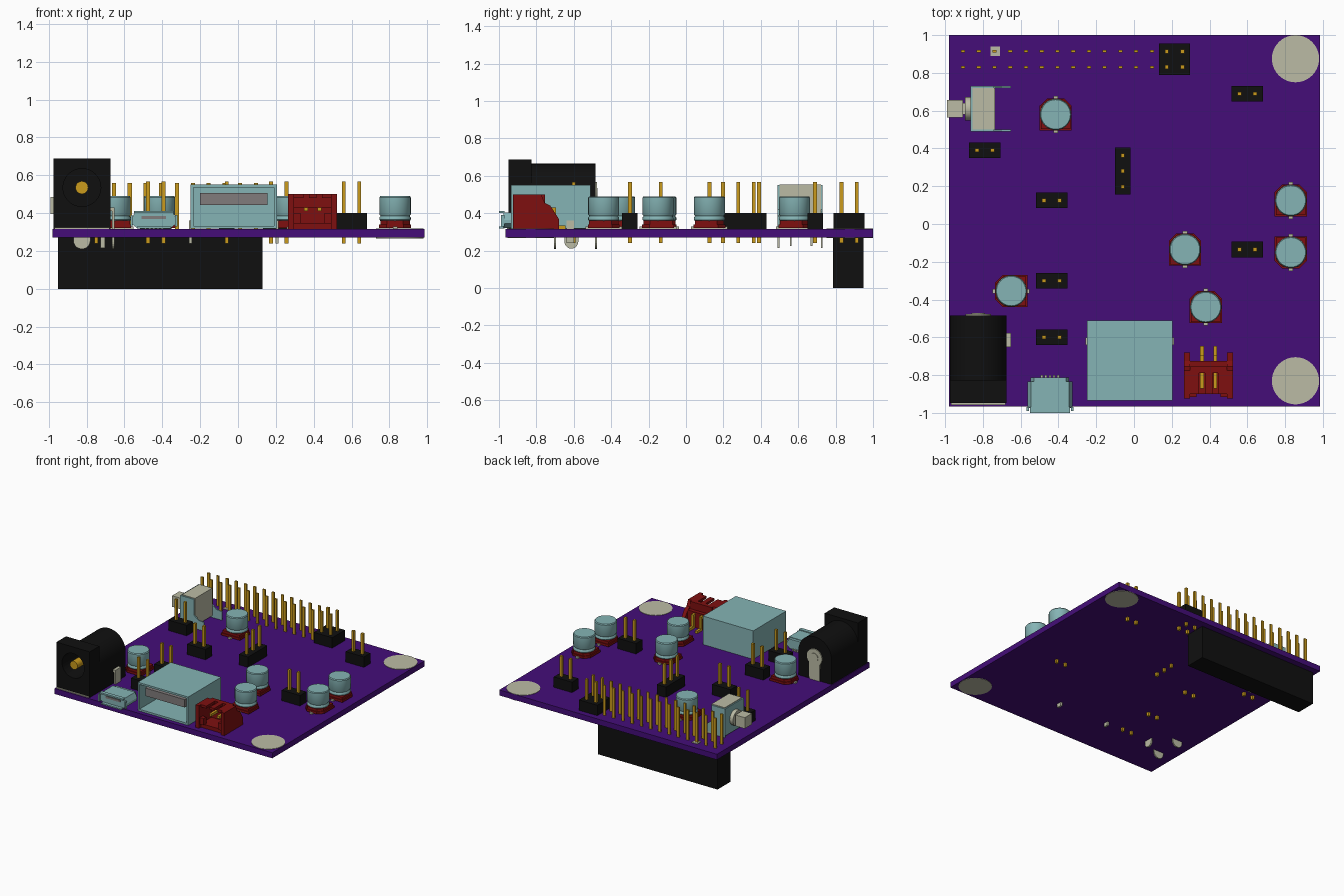
import bpy, bmesh, math
from mathutils import Matrix, Vector

cube = bpy.data.objects.get("Cube")
if cube:
    bpy.data.objects.remove(cube, do_unlink=True)


def material(name, rgb):
    m = bpy.data.materials.new(name)
    m.use_nodes = True
    m.diffuse_color = (*rgb, 1)
    m.node_tree.nodes["Principled BSDF"].inputs["Base Color"].default_value = (*rgb, 1)
    return m


PURPLE = material("board purple", (0.058, 0.004, 0.19))
BLACK = material("black plastic", (0.005, 0.005, 0.005))
STEEL = material("pale blue metal", (0.235, 0.456, 0.462))
TIN = material("beige metal", (0.50, 0.50, 0.375))
RED = material("dark red plastic", (0.21, 0.005, 0.005))
GOLD = material("gold", (0.60, 0.33, 0.012))
GREY = material("warm grey", (0.22, 0.20, 0.20))
BOT, TOP = 0.27, 0.315     # board faces
round_parts = []


def finish(name, bm, mat, smooth=False):
    bmesh.ops.recalc_face_normals(bm, faces=bm.faces)
    me = bpy.data.meshes.new(name)
    bm.to_mesh(me)
    bm.free()
    me.materials.append(mat)
    ob = bpy.data.objects.new(name, me)
    bpy.context.collection.objects.link(ob)
    if smooth:
        round_parts.append(ob)
    return ob


def boxes(name, spans, mat):
    """Each span is x0, x1, y0, y1, z0, z1."""
    bm = bmesh.new()
    for x0, x1, y0, y1, z0, z1 in spans:
        m = Matrix.Translation(((x0 + x1) / 2, (y0 + y1) / 2, (z0 + z1) / 2))
        bmesh.ops.create_cube(bm, size=1, matrix=m @ Matrix.Diagonal((x1 - x0, y1 - y0, z1 - z0, 1)))
    return finish(name, bm, mat)


def prism(name, pts, axis, a, b, mat, smooth=False):
    """Extrude a 2D outline along an axis; outline uses the other two axes in order."""
    bm = bmesh.new()
    def place(p, h):
        c = list(p)
        c.insert("xyz".index(axis), h)
        return c
    face = bm.faces.new([bm.verts.new(place(p, a)) for p in pts])
    step = Vector(place((0, 0), b - a))
    ext = bmesh.ops.extrude_face_region(bm, geom=[face])
    bmesh.ops.translate(bm, vec=step, verts=[v for v in ext["geom"] if isinstance(v, bmesh.types.BMVert)])
    return finish(name, bm, mat, smooth)


def arc(cx, cy, r, start=0, end=360, n=32):
    full = end - start == 360
    return [(cx + r * math.cos(math.radians(start + (end - start) * i / n)),
             cy + r * math.sin(math.radians(start + (end - start) * i / n)))
            for i in range(n if full else n + 1)]


def lathe(name, profile, x, y, mat):
    bm = bmesh.new()
    vs = [bm.verts.new((x + r, y, z)) for r, z in profile]
    es = [bm.edges.new(p) for p in zip(vs, vs[1:])]
    bmesh.ops.spin(bm, geom=vs + es, cent=(x, y, 0), axis=(0, 0, 1), angle=math.tau, steps=32)
    bmesh.ops.remove_doubles(bm, verts=bm.verts, dist=1e-5)
    return finish(name, bm, mat, True)


def pin(x, y, z0, z1, w=0.01, d=0.01):
    return (x - w, x + w, y - d, y + d, z0, z1)


# Board and plated mounting holes
boxes("circuit_board", [(-0.98, 0.985, -0.965, 1.0, BOT, TOP)], PURPLE)
for i, y in enumerate((0.875, -0.83)):
    prism(f"mounting_pad_{i}", arc(0.855, y, 0.125, n=40), "z", BOT - 0.003, TOP + 0.003, TIN, True)

# Long socket below the board with its pin rows above
boxes("socket_body", [(-0.95, 0.13, 0.785, 0.95, 0, BOT)], BLACK)
boxes("socket_pins", [pin(-0.905 + 0.0833 * i, y, 0.2, 0.56, 0.011, 0.006)
                      for i in range(13) for y in (0.83, 0.915)], GOLD)
boxes("first_pin_pad", [(-0.76, -0.71, 0.89, 0.94, TOP, TOP + 0.005)], TIN)

# Pin headers: centre x, centre y, columns, rows
headers = [(0.215, 0.872, 2, 2), (0.6, 0.69, 2, 1), (-0.79, 0.39, 2, 1), (-0.435, 0.125, 2, 1),
           (0.6, -0.135, 2, 1), (-0.435, -0.3, 2, 1), (-0.435, -0.6, 2, 1), (-0.06, 0.28, 1, 3)]
P = 0.0825
for i, (x, y, nx, ny) in enumerate(headers):
    hx, hy = nx * P / 2, ny * P / 2
    boxes(f"header_body_{i}", [(x - hx, x + hx, y - hy, y + hy, TOP, 0.4)], BLACK)
    boxes(f"header_pins_{i}", [pin(x - hx + P * (a + 0.5), y - hy + P * (b + 0.5), 0.24, 0.567)
                               for a in range(nx) for b in range(ny)], GOLD)

# Capacitors: x, y, direction of the chamfered base side
caps = [(-0.415, 0.58, 90), (0.83, 0.125, 90), (0.83, -0.15, -90),
        (0.27, -0.135, 90), (0.38, -0.44, 90), (-0.65, -0.355, 180)]
can = [(0, 0.35), (0.07, 0.35), (0.083, 0.365), (0.083, 0.376), (0.077, 0.385),
       (0.083, 0.394), (0.083, 0.483), (0.078, 0.49), (0, 0.49)]
for i, (x, y, deg) in enumerate(caps):
    lathe(f"capacitor_can_{i}", can, x, y, STEEL)
    h, c = 0.085, 0.04
    for part, s, z0, z1 in (("base", 1, 0.322, 0.34), ("collar", 0.92, 0.34, 0.36)):
        ob = prism(f"capacitor_{part}_{i}", [(-h * s, -h * s), ((h - c) * s, -h * s), (h * s, (c - h) * s),
                   (h * s, (h - c) * s), ((h - c) * s, h * s), (-h * s, h * s)], "z", z0, z1, RED)
        ob.data.transform(Matrix.Translation((x, y, 0)) @ Matrix.Rotation(math.radians(deg), 4, "Z"))
    ob = boxes(f"capacitor_leads_{i}", [(-0.098, 0.098, -0.012, 0.012, TOP, 0.328)], TIN)
    ob.data.transform(Matrix.Translation((x, y, 0)) @ Matrix.Rotation(math.radians(deg), 4, "Z"))

# Power jack: square front, arched barrel, bored hole
JX = -0.825
front = boxes("jack_front", [(JX - 0.15, JX + 0.15, -0.948, -0.825, TOP, 0.688)], BLACK)
barrel = prism("jack_barrel", [(JX - 0.15, TOP), (JX + 0.15, TOP)] + arc(JX, 0.515, 0.15, 0, 180, 24),
               "y", -0.83, -0.485, BLACK, True)
bore = prism("jack_bore_cutter", arc(JX, 0.535, 0.1), "y", -1.0, -0.6, BLACK)
bore.hide_render = True
for ob in (front, barrel):
    mod = ob.modifiers.new("bore", "BOOLEAN")
    mod.object, mod.operation, mod.solver = bore, "DIFFERENCE", "EXACT"
    bpy.context.view_layer.objects.active = ob
    bpy.ops.object.modifier_apply(modifier=mod.name)
bpy.data.objects.remove(bore, do_unlink=True)
prism("jack_centre_pin", arc(JX, 0.535, 0.034, n=20), "y", -0.94, -0.59, GOLD, True)
prism("jack_rear_contact", arc(JX, 0.5, 0.068, -45, 225, 20) + arc(JX, 0.255, 0.045, 180, 360, 10),
      "y", -0.487, -0.477, TIN)
prism("jack_rivet", arc(JX, 0.5, 0.035, n=20), "y", -0.478, -0.472, TIN)
prism("jack_middle_leg", [(JX - 0.045, 0.32)] + arc(JX, 0.255, 0.045, 180, 360, 10) + [(JX + 0.045, 0.32)],
      "y", -0.705, -0.695, TIN)
prism("jack_side_contact", [(-0.65, 0.43)] + arc(-0.613, 0.248, 0.037, 180, 360, 10) + [(-0.576, 0.43)],
      "x", -0.665, -0.652, TIN)
boxes("jack_side_bridge", [(-0.68, -0.652, -0.65, -0.576, 0.41, 0.43)], TIN)
boxes("jack_front_strip", [(-0.97, -0.68, -0.958, -0.948, TOP, 0.323)], TIN)

# Large open socket with a tongue
boxes("large_port_shell", [(-0.25, 0.205, -0.935, -0.51, 0.535, 0.55), (-0.25, 0.205, -0.935, -0.51, 0.318, 0.333),
                           (-0.25, -0.235, -0.935, -0.51, 0.333, 0.535), (0.19, 0.205, -0.935, -0.51, 0.333, 0.535),
                           (-0.235, 0.19, -0.65, -0.51, 0.333, 0.535)], STEEL)
boxes("large_port_tongue", [(-0.2, 0.155, -0.91, -0.65, 0.442, 0.506)], GREY)
boxes("large_port_tabs", [(x - 0.008, x + 0.008, -0.64, -0.6, 0.24, 0.36) for x in (-0.25, 0.205)], TIN)

# Small port: tapered shell with a flared lip
SX = -0.445
def taper(s, top):
    return [(SX - 0.09 * s, 0.322), (SX + 0.09 * s, 0.322), (SX + 0.12 * s, 0.345), (SX + 0.12 * s, 0.365),
            (SX + 0.10 * s, top), (SX - 0.10 * s, top), (SX - 0.12 * s, 0.365), (SX - 0.12 * s, 0.345)]
prism("small_port_shell", taper(1, 0.405), "y", -0.975, -0.835, STEEL)
prism("small_port_rear", taper(0.85, 0.40), "y", -0.835, -0.812, STEEL)
boxes("small_port_lip", [(SX - 0.105, SX + 0.105, -1.0, -0.97, 0.4, 0.412),
                         (SX - 0.09, SX + 0.09, -1.0, -0.97, 0.318, 0.328)]
      + [(SX + s - 0.006, SX + s + 0.006, -0.99, -0.97, 0.33, 0.39) for s in (-0.118, 0.118)], STEEL)
boxes("small_port_tongue", [(SX - 0.065, SX + 0.065, -0.981, -0.974, 0.368, 0.385)], GREY)
boxes("small_port_leads", [pin(SX + 0.022 * k, -0.808, TOP, 0.33, 0.006, 0.008) for k in range(-2, 3)], TIN)

# Red two-way connector
side = [(-0.925, TOP), (-0.925, 0.5), (-0.775, 0.5), (-0.755, 0.455), (-0.725, 0.44),
        (-0.68, 0.37), (-0.68, TOP)]
for name, x0, x1 in (("left", 0.492, 0.523), ("right", 0.265, 0.296)):
    prism(f"plug_side_{name}", side, "x", x0, x1, RED)
boxes("plug_housing", [(0.296, 0.492, -0.9, -0.725, TOP, 0.345), (0.296, 0.492, -0.765, -0.725, 0.345, 0.44),
                       (0.296, 0.492, -0.79, -0.755, 0.43, 0.5), (0.296, 0.345, -0.9, -0.78, 0.48, 0.5),
                       (0.375, 0.415, -0.9, -0.78, 0.48, 0.5), (0.445, 0.492, -0.9, -0.78, 0.48, 0.5),
                       (0.296, 0.33, -0.915, -0.88, 0.345, 0.40), (0.458, 0.492, -0.915, -0.88, 0.345, 0.40)], RED)
boxes("plug_pins", [s for x in (0.36, 0.43) for s in
                    ((x - 0.01, x + 0.01, -0.87, -0.7, 0.41, 0.43), (x - 0.01, x + 0.01, -0.715, -0.695, 0.32, 0.43),
                     (x - 0.01, x + 0.01, -0.715, -0.645, TOP, 0.335))], GOLD)

# Side push button with metal bracket
boxes("button_body", [(-0.855, -0.737, 0.499, 0.721, 0.33, 0.555)], TIN)
bracket = [(-0.862, TOP), (-0.862, 0.55), (-0.74, 0.55), (-0.74, 0.42), (-0.70, 0.39), (-0.65, 0.385), (-0.65, TOP)]
for name, y in (("back", 0.721), ("front", 0.489)):
    prism(f"button_bracket_{name}", bracket, "y", y, y + 0.01, STEEL)
boxes("button_plate", [(-0.865, -0.855, 0.489, 0.731, 0.33, 0.55)], STEEL)
prism("button_collar", arc(0.61, 0.44, 0.062, n=24), "x", -0.895, -0.865, TIN, True)
boxes("button_plunger", [(-0.99, -0.905, 0.564, 0.656, 0.395, 0.485), (-0.91, -0.89, 0.58, 0.64, 0.41, 0.47)], TIN)
boxes("button_legs", [pin(-0.715, y, 0.215, 0.33, 0.013, 0.005) for y in (0.494, 0.726)]
      + [pin(-0.8, y, 0.225, 0.34, 0.008, 0.005) for y in (0.56, 0.67)], TIN)

# Smooth the round parts, keeping sharp rims
bpy.ops.object.select_all(action="DESELECT")
for ob in round_parts:
    ob.select_set(True)
bpy.context.view_layer.objects.active = round_parts[0]
bpy.ops.object.shade_smooth_by_angle(angle=math.radians(35))
